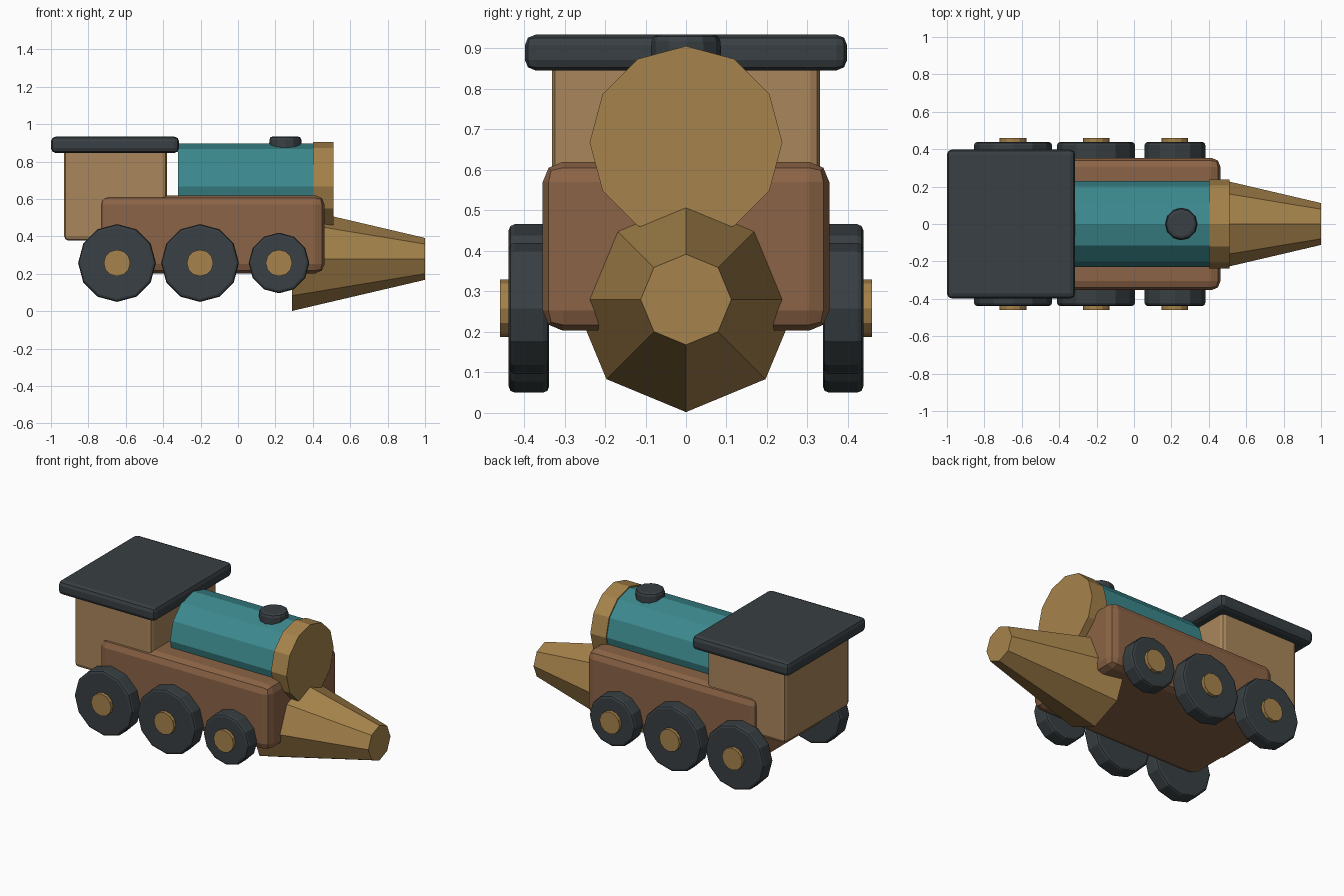
import bpy, bmesh, math
from mathutils import Matrix

if "Cube" in bpy.data.objects:
    bpy.data.objects.remove(bpy.data.objects["Cube"])


def paint(name, rgb):
    m = bpy.data.materials.new(name)
    m.diffuse_color = (*rgb, 1)
    m.use_nodes = True
    m.node_tree.nodes["Principled BSDF"].inputs["Base Color"].default_value = m.diffuse_color
    return m


BROWN = paint("brown", (0.26, 0.127, 0.061))
TAN = paint("tan", (0.40, 0.24, 0.105))
DARK = paint("dark", (0.040, 0.050, 0.056))
TEAL = paint("teal", (0.045, 0.25, 0.27))
GOLD = paint("gold", (0.38, 0.225, 0.07))


def finish(name, bm, mat, bevel):
    me = bpy.data.meshes.new(name)
    bmesh.ops.recalc_face_normals(bm, faces=bm.faces)
    bm.to_mesh(me)
    bm.free()
    me.materials.append(mat)
    ob = bpy.data.objects.new(name, me)
    bpy.context.collection.objects.link(ob)
    if bevel:
        b = ob.modifiers.new("bevel", 'BEVEL')
        b.width, b.segments = bevel, 2
        b.limit_method, b.angle_limit = 'ANGLE', math.radians(40)
    return ob


def box(name, x, y, z, mat, bevel):
    bm = bmesh.new()
    bmesh.ops.create_cube(bm, size=1)
    bmesh.ops.scale(bm, verts=bm.verts, vec=(x[1] - x[0], y[1] - y[0], z[1] - z[0]))
    bmesh.ops.translate(bm, verts=bm.verts, vec=(sum(x) / 2, sum(y) / 2, sum(z) / 2))
    return finish(name, bm, mat, bevel)


def tube(name, axis, centre, length, r1, r2, mat, sides=12, bevel=0):
    """Cylinder or frustum; r1 at the low end of the axis, r2 at the high end."""
    bm = bmesh.new()
    bmesh.ops.create_cone(bm, cap_ends=True, segments=sides, radius1=r1, radius2=r2, depth=length)
    turn = {'X': Matrix.Rotation(math.pi / 2, 4, 'Y'),
            'Y': Matrix.Rotation(-math.pi / 2, 4, 'X'),
            'Z': Matrix.Identity(4)}[axis]
    bm.transform(Matrix.Translation(centre) @ turn)
    return finish(name, bm, mat, bevel)


# Chassis, cab and roof
box("chassis", (-0.742, 0.463), (-0.354, 0.354), (0.203, 0.62), BROWN, 0.05)
box("cab", (-0.93, -0.38), (-0.331, 0.331), (0.377, 0.88), TAN, 0.025)
box("roof", (-1.0, -0.315), (-0.398, 0.398), (0.846, 0.934), DARK, 0.026)

# Boiler, front cap and chimney
tube("boiler", 'X', (0.045, 0, 0.668), 0.73, 0.23, 0.23, TEAL)
tube("boiler_cap", 'X', (0.455, 0, 0.668), 0.11, 0.238, 0.238, GOLD)
tube("chimney", 'Z', (0.253, 0, 0.882), 0.106, 0.088, 0.085, DARK, bevel=0.018)

# Pointed track clearer at the nose
tube("track_clearer", 'X', (0.645, 0, 0.28), 0.71, 0.278, 0.112, GOLD, sides=8)

# Wheels and hubs on both sides
for label, x, r in (("rear", -0.647, 0.208), ("middle", -0.203, 0.208), ("front", 0.219, 0.162)):
    for side, s in (("right", -1), ("left", 1)):
        tube(f"{label}_wheel_{side}", 'Y', (x, s * 0.388, 0.258), 0.10, r, r, DARK, bevel=0.015)
        tube(f"{label}_hub_{side}", 'Y', (x, s * 0.419, 0.258), 0.08, 0.071, 0.071, GOLD)
